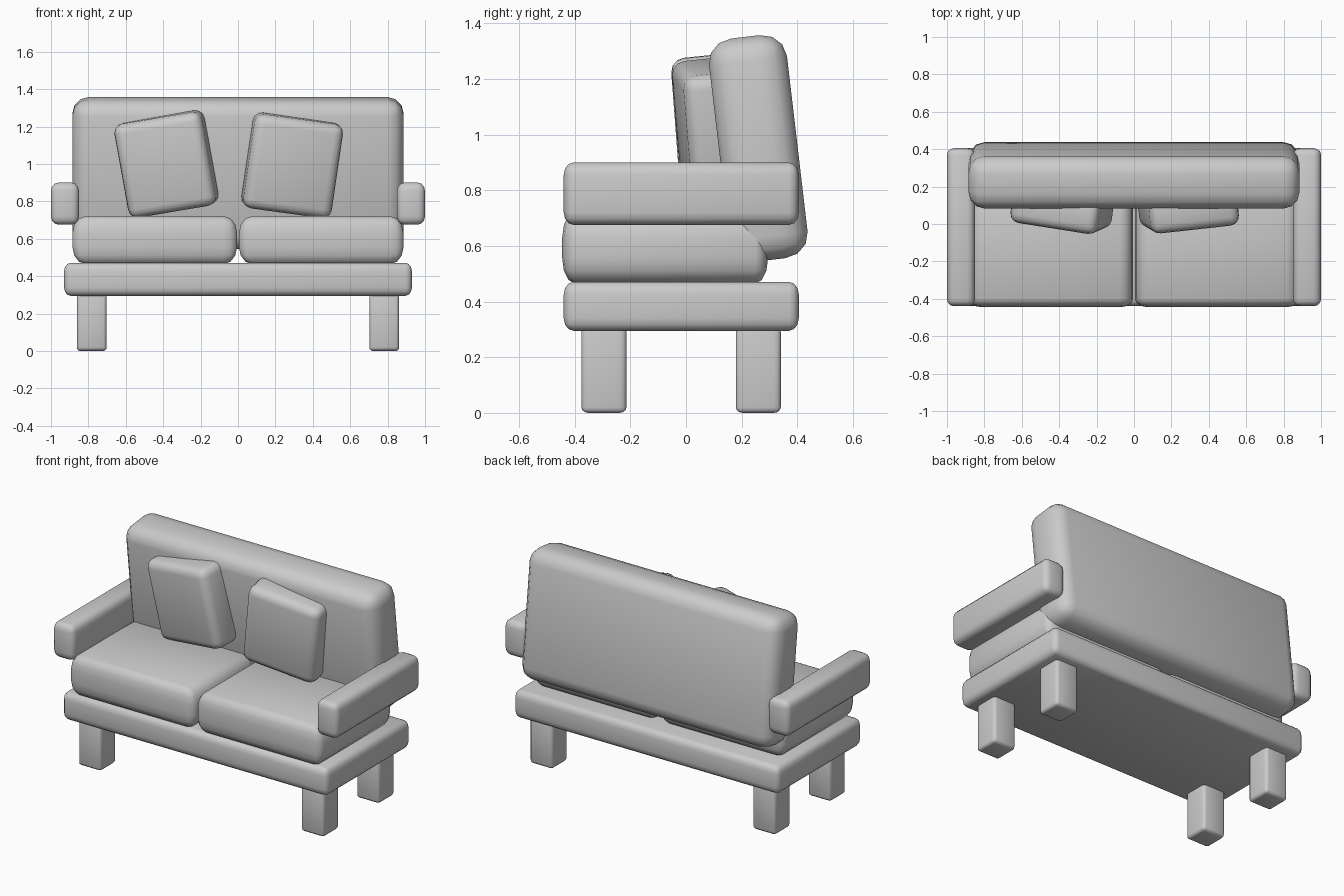
import bpy
import bmesh
from math import radians
from mathutils import Euler, Matrix, Vector

if "Cube" in bpy.data.objects:
    bpy.data.objects.remove(bpy.data.objects["Cube"], do_unlink=True)

GREY = (0.6, 0.6, 0.6, 1.0)
fabric = bpy.data.materials.new("plain grey")
fabric.use_nodes = True
fabric.diffuse_color = GREY
fabric.node_tree.nodes["Principled BSDF"].inputs["Base Color"].default_value = GREY


def soft_box(name, centre, size, round_by, turn=(0, 0, 0)):
    """Rounded box; round_by is the corner radius along each axis, turn is in degrees."""
    radius = Vector(round_by)
    bm = bmesh.new()
    bmesh.ops.create_cube(bm, size=1)
    # Bevel by one unit in a scaled space, so each axis gets its own radius
    bmesh.ops.scale(bm, vec=[s / r for s, r in zip(size, radius)], verts=bm.verts)
    bmesh.ops.bevel(bm, geom=bm.edges[:], offset=1, offset_type='OFFSET',
                    segments=3, profile=0.5, affect='EDGES')
    bmesh.ops.scale(bm, vec=radius, verts=bm.verts)
    bmesh.ops.recalc_face_normals(bm, faces=bm.faces)
    mesh = bpy.data.meshes.new(name)
    bm.to_mesh(mesh)
    bm.free()
    mesh.materials.append(fabric)
    obj = bpy.data.objects.new(name, mesh)
    bpy.context.collection.objects.link(obj)
    # Roll first, then lean, then swivel
    rotation = Euler([radians(a) for a in turn], 'YXZ').to_matrix().to_4x4()
    obj.matrix_world = Matrix.Translation(centre) @ rotation
    bpy.ops.object.select_all(action='DESELECT')
    obj.select_set(True)
    bpy.context.view_layer.objects.active = obj
    bpy.ops.object.shade_smooth_by_angle(angle=radians(50))
    return obj


# Base and leaning backrest
soft_box("base", (0, -0.017, 0.383), (1.86, 0.845, 0.176), (0.035, 0.035, 0.045))
soft_box("backrest", (0, 0.26, 0.951), (1.77, 0.282, 0.807), (0.085, 0.09, 0.085), (6.7, 0, 0))

# Paired parts
for side, label in ((1, "left"), (-1, "right")):
    soft_box(label + "_arm", (side * 0.925, -0.017, 0.788), (0.15, 0.845, 0.225),
             (0.04, 0.035, 0.045))
    soft_box(label + "_seat_cushion", (side * 0.445, -0.075, 0.593), (0.88, 0.74, 0.255),
             (0.07, 0.045, 0.09))
    for y, place in ((-0.295, "front"), (0.26, "back")):
        soft_box(f"{place}_{label}_leg", (side * 0.782, y, 0.155), (0.16, 0.162, 0.31),
                 (0.018, 0.025, 0.02))

# Loose pillows, each tilted a little differently
PILLOW = (0.48, 0.2, 0.51)
PILLOW_ROUND = (0.05, 0.05, 0.05)
soft_box("right_pillow", (-0.383, 0.09, 1.0), PILLOW, PILLOW_ROUND, (5.7, -9.5, -8))
soft_box("left_pillow", (0.29, 0.087, 0.993), PILLOW, PILLOW_ROUND, (5.7, 7.8, 5.5))
